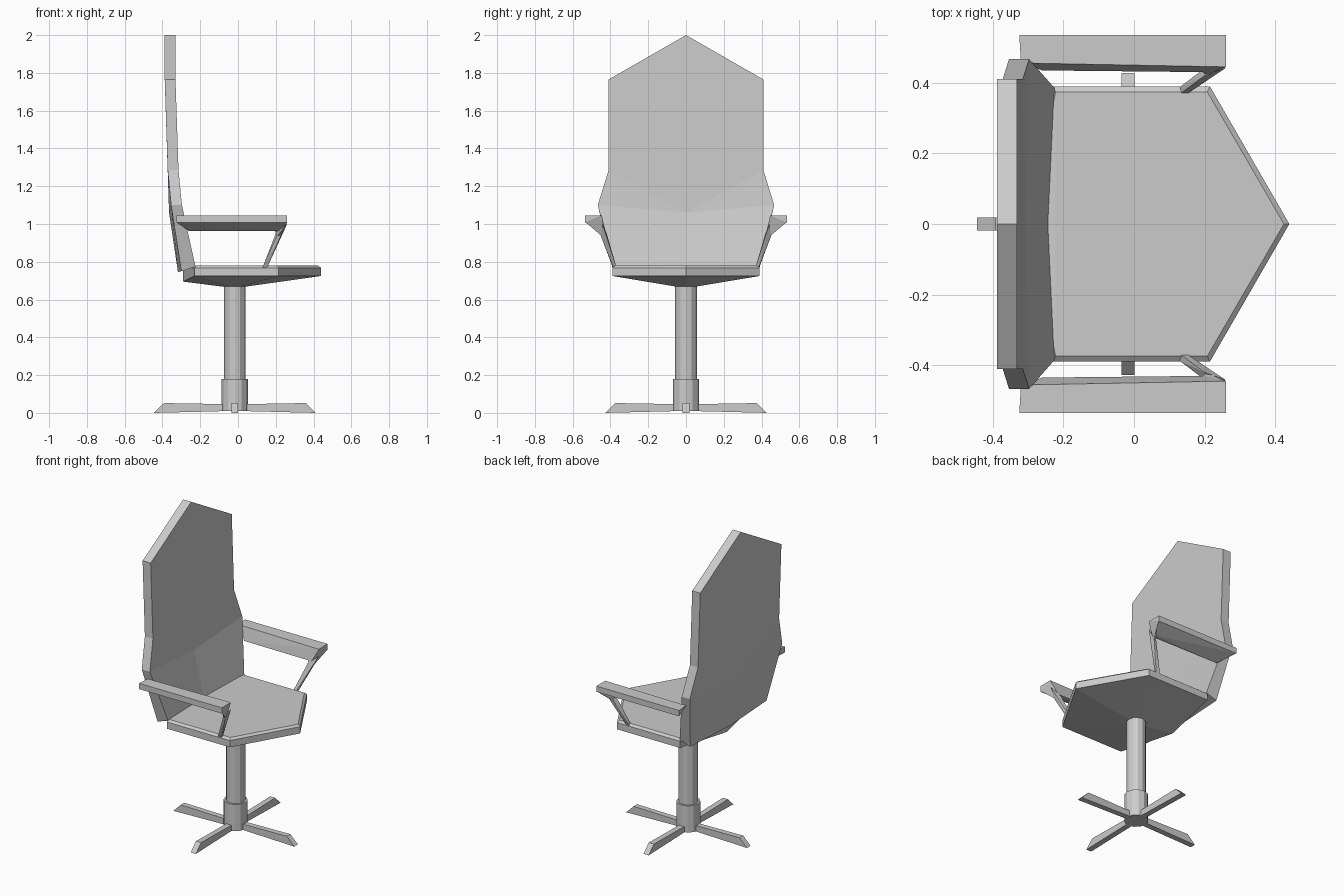
import bpy, bmesh
from math import cos, sin, pi
from mathutils import Vector

if "Cube" in bpy.data.objects:
    bpy.data.objects.remove(bpy.data.objects["Cube"])


def finish(bm, name):
    bmesh.ops.recalc_face_normals(bm, faces=bm.faces[:])
    mesh = bpy.data.meshes.new(name)
    bm.to_mesh(mesh)
    bm.free()
    obj = bpy.data.objects.new(name, mesh)
    bpy.context.collection.objects.link(obj)
    return obj


def hull(name, points):
    bm = bmesh.new()
    for p in points:
        bm.verts.new(p)
    res = bmesh.ops.convex_hull(bm, input=bm.verts[:])
    loose = {v for v in res["geom_interior"] + res["geom_unused"]
             if isinstance(v, bmesh.types.BMVert)}
    bmesh.ops.delete(bm, geom=list(loose), context='VERTS')
    bmesh.ops.dissolve_limit(bm, angle_limit=0.01, verts=bm.verts[:], edges=bm.edges[:])
    return finish(bm, name)


CX = -0.017  # pedestal axis

# Seat: six-sided cushion with bevelled rim and shallow pyramid underside
outline = [(-0.23, -0.39), (0.215, -0.39), (0.44, 0), (0.215, 0.39), (-0.23, 0.39)]
seat = [(x * 0.965, y * 0.96, 0.78) for x, y in outline]
seat += [(x, y, z) for x, y in outline for z in (0.725, 0.768)]
seat += [(-0.29, 0, 0.695), (-0.29, 0, 0.764), (CX, 0, 0.66)]
hull("seat", seat)

# Backrest: hexagonal upper panel and folded lower panel, given thickness
front = [(-0.331, 0, 2.0), (-0.331, 0.41, 1.765), (-0.315, 0.41, 1.285),
         (-0.297, 0.467, 1.1), (-0.225, 0.385, 0.775), (-0.243, 0, 0.77),
         (-0.225, -0.385, 0.775), (-0.297, -0.467, 1.1), (-0.315, -0.41, 1.285),
         (-0.331, -0.41, 1.765), (-0.308, 0, 1.06)]
bm = bmesh.new()
fv = [bm.verts.new(p) for p in front]
bv = [bm.verts.new((x - (0.075 if z < 0.8 else 0.057), y, z - (0.025 if z < 0.8 else 0)))
      for x, y, z in front]
for v in (fv, bv):
    for face in ((0, 1, 2, 10, 8, 9), (2, 3, 10), (3, 4, 5, 10), (5, 6, 7, 10), (7, 8, 10)):
        bm.faces.new([v[i] for i in face])
for i in range(10):
    j = (i + 1) % 10
    bm.faces.new((fv[i], fv[j], bv[j], bv[i]))
finish(bm, "backrest")

# Armrests with a slanted front support, mirrored left and right
bar = [(-0.325, 0.535, 1.045), (-0.325, 0.535, 1.008), (-0.32, 0.456, 1.045),
       (-0.26, 0.435, 0.963), (0.26, 0.535, 1.045), (0.26, 0.535, 1.008),
       (0.26, 0.445, 1.045), (0.22, 0.43, 0.963), (0.22, 0.455, 0.963)]
corner = [(0.26, 0.445, 1.04), (0.26, 0.53, 1.008), (0.195, 0.43, 0.963),
          (0.21, 0.445, 0.935), (0.225, 0.445, 0.935), (0.205, 0.42, 0.935)]
strut = [(0.26, 0.442, 1.0), (0.225, 0.45, 0.935), (0.205, 0.445, 0.935), (0.2, 0.42, 0.95),
         (0.155, 0.385, 0.77), (0.13, 0.388, 0.77), (0.13, 0.368, 0.77), (0.15, 0.368, 0.77)]
for side, s in (("left", 1), ("right", -1)):
    for part, pts in (("armrest", bar), ("armrest_corner", corner), ("armrest_support", strut)):
        hull(f"{side}_{part}", [(x, y * s, z) for x, y, z in pts])


# Pedestal column and hub collar
def cylinder(name, radius, z0, z1, sides=12):
    ring = [(CX + radius * cos(2 * pi * i / sides), radius * sin(2 * pi * i / sides))
            for i in range(sides)]
    hull(name, [(x, y, z) for x, y in ring for z in (z0, z1)])


cylinder("column", 0.057, 0.1, 0.7)
cylinder("hub_collar", 0.07, 0.01, 0.18)

# Four feet with sloped tips
for i in range(4):
    c, s = cos(i * pi / 2), sin(i * pi / 2)
    profile = [(0.03, 0.01), (0.03, 0.045), (0.09, 0.047), (0.375, 0.052), (0.428, 0.0)]
    hull(f"foot_{i + 1}", [(CX + r * c - w * s, r * s + w * c, z)
                           for r, z in profile for w in (-0.018, 0.018)])
